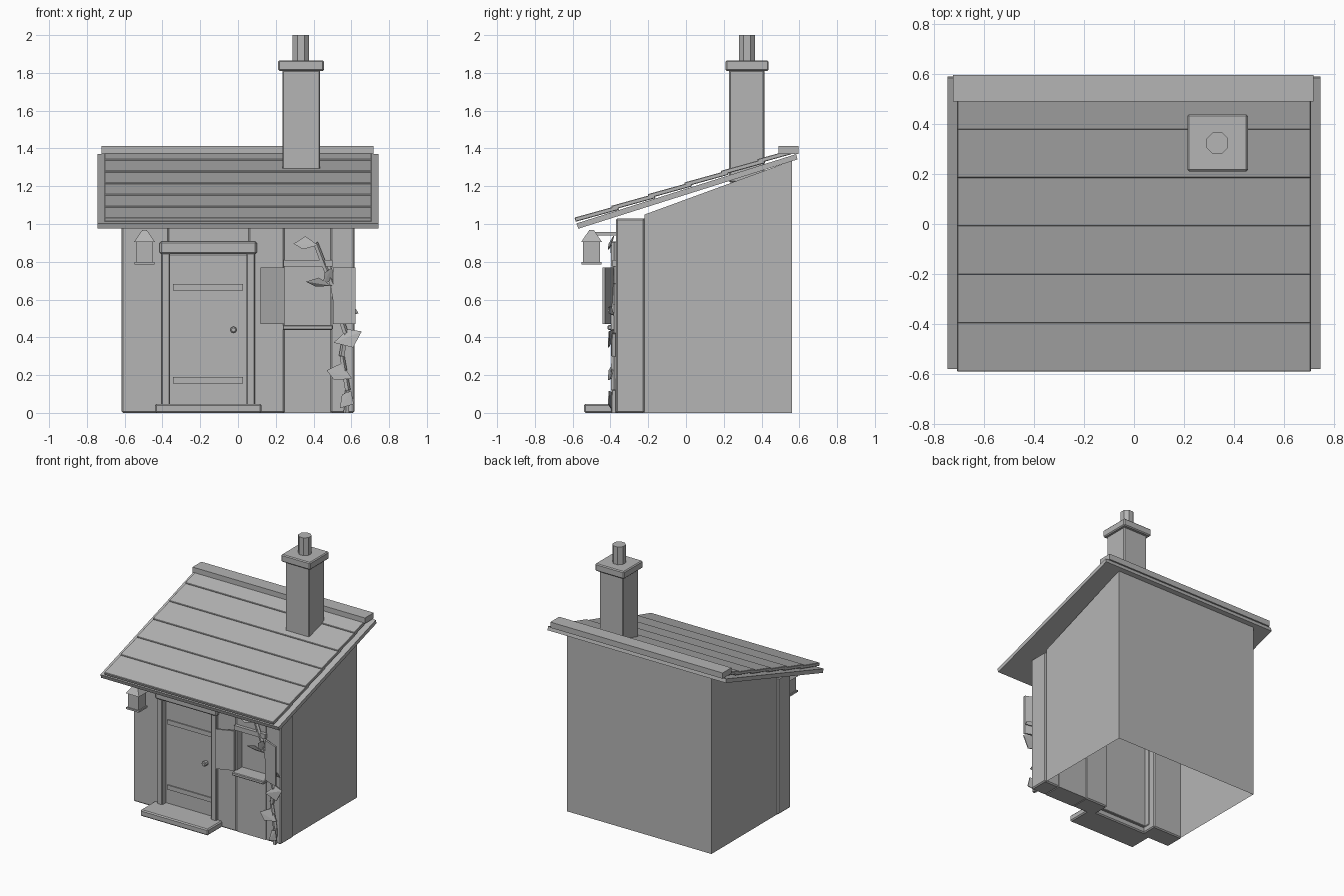
import bpy, bmesh, math
from mathutils import Vector, Matrix

if "Cube" in bpy.data.objects:
    bpy.data.objects.remove(bpy.data.objects["Cube"])

GREY = bpy.data.materials.new("plain grey")
GREY.diffuse_color = (0.46, 0.46, 0.46, 1)
GREY.use_nodes = True
GREY.node_tree.nodes["Principled BSDF"].inputs["Base Color"].default_value = GREY.diffuse_color


def make(name, verts, faces, bevel=0.0, recalc=True):
    """Create a flat-shaded object, with an optional chamfer."""
    me = bpy.data.meshes.new(name)
    me.from_pydata([tuple(v) for v in verts], [], faces)
    bm = bmesh.new()
    bm.from_mesh(me)
    if recalc:
        bmesh.ops.recalc_face_normals(bm, faces=bm.faces)
    bm.to_mesh(me)
    bm.free()
    me.materials.append(GREY)
    ob = bpy.data.objects.new(name, me)
    bpy.context.collection.objects.link(ob)
    if bevel:
        mod = ob.modifiers.new("chamfer", 'BEVEL')
        mod.width = bevel
        mod.segments = 1
    return ob


def prism(name, profile, x0, x1, bevel=0.0):
    """Extrude a y/z profile along x."""
    n = len(profile)
    verts = [(x, y, z) for x in (x0, x1) for y, z in profile]
    faces = [tuple(range(n)), tuple(range(2 * n - 1, n - 1, -1))]
    faces += [(i, (i + 1) % n, n + (i + 1) % n, n + i) for i in range(n)]
    return make(name, verts, faces, bevel)


def box(name, x, y, z, bevel=0.0):
    return prism(name, [(y[0], z[0]), (y[1], z[0]), (y[1], z[1]), (y[0], z[1])],
                 x[0], x[1], bevel)


def cone(name, base, top, r0, r1, sides, turn=0.0):
    """Tapered round bar between two points."""
    a, b = Vector(base), Vector(top)
    bm = bmesh.new()
    rot = (b - a).to_track_quat('Z', 'Y').to_matrix().to_4x4()
    bmesh.ops.create_cone(bm, cap_ends=True, segments=sides, radius1=r0,
                          radius2=r1, depth=(b - a).length,
                          matrix=Matrix.Translation((a + b) / 2) @ rot
                          @ Matrix.Rotation(turn, 4, 'Z'))
    me = bpy.data.meshes.new(name)
    bm.to_mesh(me)
    bm.free()
    me.materials.append(GREY)
    ob = bpy.data.objects.new(name, me)
    bpy.context.collection.objects.link(ob)
    return ob


# Hollow shell: two sloped side walls and a back wall, open underneath
W, YF, YB, ZF, ZB = 0.605, -0.22, 0.56, 1.05, 1.335
make("shell_walls",
     [(-W, YF, 0), (-W, YF, ZF), (-W, YB, ZB), (-W, YB, 0),
      (W, YF, 0), (W, YF, ZF), (W, YB, ZB), (W, YB, 0)],
     [(0, 1, 2, 3), (7, 6, 5, 4), (3, 2, 6, 7)], recalc=False)

# Front wall blocks around the door and window openings
FY, TOP = (-0.37, -0.22), 1.03
for name, x, z in [("front_wall_left", (-0.617, -0.365), (0, TOP)),
                   ("front_wall_middle", (0.055, 0.247), (0, TOP)),
                   ("front_wall_right", (0.49, 0.617), (0, TOP))]:
    box(name, x, FY, z, 0.008)
box("wall_over_door", (-0.365, 0.055), (-0.365, -0.22), (0.84, TOP))
box("wall_under_window", (0.247, 0.49), (-0.365, -0.22), (0, 0.45))
box("wall_over_window", (0.247, 0.49), (-0.365, -0.22), (0.79, TOP))

# Door with frame, straps, knob and step
box("door", (-0.365, 0.055), (-0.345, -0.31), (0.04, 0.84), 0.004)
for x0 in (-0.405, 0.045):
    box("door_post", (x0, x0 + 0.045), (-0.39, -0.27), (0.04, 0.85), 0.005)
box("door_lintel", (-0.415, 0.1), (-0.4, -0.27), (0.84, 0.908), 0.009)
for z0 in (0.155, 0.648):
    box("door_strap", (-0.345, 0.027), (-0.353, -0.344), (z0, z0 + 0.034))
cone("door_knob", (-0.024, -0.375, 0.44), (-0.024, -0.34, 0.44), 0.018, 0.018, 8)
cone("door_knob_tip", (-0.024, -0.38, 0.44), (-0.024, -0.375, 0.44), 0.011, 0.017, 8)
box("door_step", (-0.44, 0.125), (-0.54, -0.33), (0, 0.048), 0.008)

# Window pane, sill, lintel
box("window_pane", (0.247, 0.49), (-0.305, -0.29), (0.45, 0.79))
box("window_sill", (0.237, 0.503), (-0.415, -0.29), (0.44, 0.465), 0.005)
box("window_lintel", (0.24, 0.5), (-0.39, -0.29), (0.775, 0.81))

# Shutters hinged at the window sides, swung partly forward
for name, xh, xo in (("shutter_left", 0.245, 0.12), ("shutter_right", 0.502, 0.622)):
    plan = [(xh, -0.395), (xo, -0.443), (xo, -0.428), (xh, -0.38)]
    make(name, [(x, y, z) for z in (0.47, 0.77) for x, y in plan],
         [(0, 1, 2, 3), (7, 6, 5, 4)]
         + [(i, (i + 1) % 4, 4 + (i + 1) % 4, 4 + i) for i in range(4)])

# Roof deck, overlapping boards and ridge cap
prism("roof_deck", [(-0.57, 0.975), (0.59, 1.342), (0.583, 1.37), (-0.58, 1.003)],
      -0.745, 0.745)
for i in range(6):
    y, z = -0.59 + 0.1935 * i, 1.012 + 0.0618 * i
    length = 0.235 if i < 5 else 0.2
    dz = length * 0.27
    prism("roof_board", [(y + 0.006, z), (y + length, z + dz),
                         (y + length - 0.006, z + dz + 0.022), (y, z + 0.022)],
          -0.707, 0.707, 0.003)
box("ridge_cap", (-0.723, 0.718), (0.49, 0.595), (1.37, 1.413))

# Chimney stack, cap and pot
box("chimney_stack", (0.235, 0.435), (0.228, 0.415), (1.22, 1.815), 0.007)
box("chimney_cap", (0.213, 0.455), (0.21, 0.438), (1.81, 1.866), 0.007)
cone("chimney_pot", (0.333, 0.323, 1.86), (0.333, 0.323, 2.0), 0.047, 0.047, 8, math.pi / 8)

# Lantern on a wall bracket
LX, LY = -0.495, -0.5
Q = math.sqrt(2)
for name, z0, z1, r0, r1 in (("lantern_base", 0.785, 0.798, 0.053, 0.053),
                             ("lantern_body", 0.798, 0.908, 0.045, 0.045),
                             ("lantern_roof", 0.905, 0.968, 0.055, 0.012)):
    cone(name, (LX, LY, z0), (LX, LY, z1), r0 * Q, r1 * Q, 4, math.pi / 4)
box("lantern_bracket", (LX - 0.01, LX + 0.01), (-0.5, -0.36), (0.94, 0.958))

# Climbing vine: jointed stem
stem = [(0.575, 0), (0.58, 0.12), (0.55, 0.3), (0.57, 0.42), (0.52, 0.57),
        (0.5, 0.68), (0.455, 0.78), (0.41, 0.9)]
for a, b in zip(stem, stem[1:]):
    cone("vine_stem", (a[0], -0.382, a[1]), (b[0], -0.382, b[1]), 0.016, 0.014, 5)

# Vine leaves: bent four-sided blades (x, z, length, width, angle)
leaves = [(0.36, 0.9, 0.13, 0.07, 175), (0.43, 0.69, 0.14, 0.05, 170),
          (0.48, 0.72, 0.1, 0.06, 60), (0.585, 0.39, 0.16, 0.1, 20),
          (0.54, 0.215, 0.14, 0.1, 160), (0.577, 0.065, 0.11, 0.08, 55),
          (0.6, 0.54, 0.08, 0.05, -30)]
for k, (x, z, ln, wd, ang) in enumerate(leaves):
    c, s = math.cos(math.radians(ang)), math.sin(math.radians(ang))
    tilt = 0.02 if k % 2 else -0.02
    verts = []
    for d in (0, 0.006):
        for u, v, y in ((-0.5, 0.1, 0), (0.1, 0.5, tilt * 0.7),
                        (0.5, 0.15, -0.01), (0.05, -0.5, -tilt * 0.7)):
            pu, pv = u * ln, v * wd
            verts.append((x + pu * c - pv * s, -0.4 + y + d, z + pu * s + pv * c))
    make("vine_leaf", verts,
         [(0, 1, 2), (0, 2, 3), (6, 5, 4), (7, 6, 4)]
         + [(i, (i + 1) % 4, 4 + (i + 1) % 4, 4 + i) for i in range(4)])
